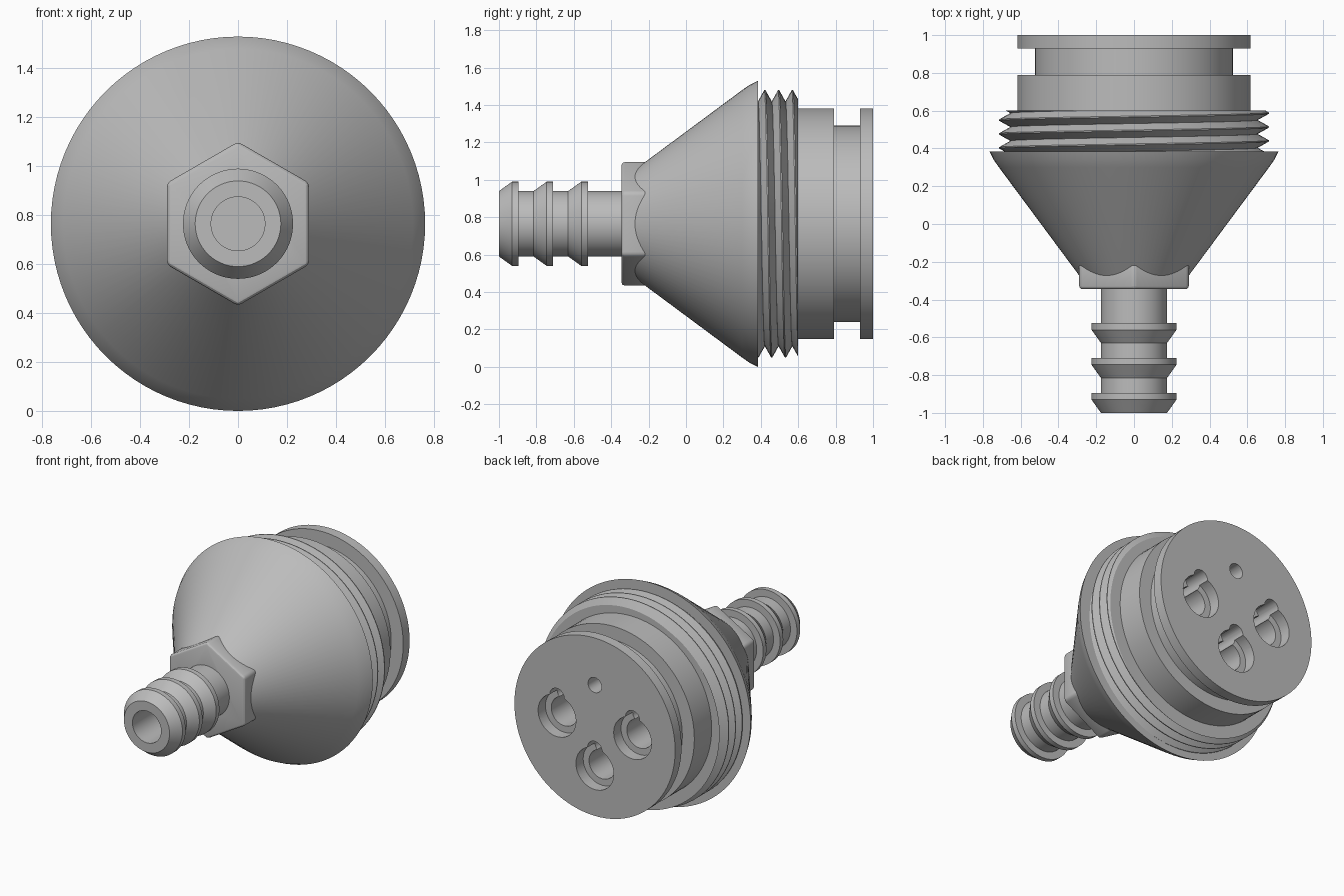
import bpy, bmesh, math

if "Cube" in bpy.data.objects:
    bpy.data.objects.remove(bpy.data.objects["Cube"])

AXIS_Z = 0.765
SIDES = 96

grey = bpy.data.materials.new("plain_grey")
grey.use_nodes = True
grey.diffuse_color = (0.5, 0.5, 0.5, 1)
grey.node_tree.nodes["Principled BSDF"].inputs["Base Color"].default_value = (0.5, 0.5, 0.5, 1)


def finish(name, bm):
    """Turn a bmesh into a named object."""
    bmesh.ops.recalc_face_normals(bm, faces=bm.faces)
    mesh = bpy.data.meshes.new(name)
    bm.to_mesh(mesh)
    bm.free()
    mesh.materials.append(grey)
    obj = bpy.data.objects.new(name, mesh)
    bpy.context.collection.objects.link(obj)
    return obj


def smooth(obj):
    bpy.ops.object.select_all(action='DESELECT')
    obj.select_set(True)
    bpy.context.view_layer.objects.active = obj
    bpy.ops.object.shade_smooth_by_angle(angle=math.radians(25))


def point(radius, y, angle):
    return (radius * math.cos(angle), y, AXIS_Z + radius * math.sin(angle))


def rod(name, x, z, radius, y0, y1, sides=48, turn=0.0):
    """Closed prism along y, offset from the main axis."""
    bm = bmesh.new()
    rings = []
    for y in (y0, y1):
        ring = []
        for i in range(sides):
            px, py, pz = point(radius, y, turn + math.tau * i / sides)
            ring.append(bm.verts.new((px + x, py, pz + z)))
        bm.faces.new(ring)
        rings.append(ring)
    for i in range(sides):
        j = (i + 1) % sides
        bm.faces.new((rings[0][i], rings[0][j], rings[1][j], rings[1][i]))
    return finish(name, bm)


def cut(obj, cutter):
    mod = obj.modifiers.new("cut", 'BOOLEAN')
    mod.operation = 'DIFFERENCE'
    mod.solver = 'EXACT'
    mod.object = cutter
    bpy.context.view_layer.objects.active = obj
    bpy.ops.object.modifier_apply(modifier=mod.name)
    bpy.data.objects.remove(cutter)


# Body profile as (radius, y): rear plug, thread core, cone, barbed stem, hollow
profile = [(0, 1), (0.617, 1), (0.617, 0.93), (0.525, 0.93), (0.525, 0.79),
           (0.617, 0.79), (0.617, 0.6), (0.655, 0.6), (0.655, 0.385),
           (0.765, 0.385), (0.743, 0.34), (0.715, 0.3), (0.27, -0.3), (0.175, -0.3)]
for barb_end in (-0.525, -0.71, -0.895):
    profile += [(0.175, barb_end), (0.225, barb_end), (0.225, barb_end - 0.035),
                (0.175, barb_end - 0.105)]
profile += [(0.11, -1), (0.11, -0.2), (0.5, 0.34), (0.5, 0.55), (0, 0.55)]

bm = bmesh.new()
verts = [bm.verts.new(point(r, y, 0)) for r, y in profile]
edges = [bm.edges.new(pair) for pair in zip(verts, verts[1:])]
bmesh.ops.spin(bm, geom=verts + edges, cent=(0, 0, AXIS_Z), axis=(0, 1, 0),
               angle=math.tau, steps=SIDES, use_merge=True)
bmesh.ops.remove_doubles(bm, verts=bm.verts, dist=0.0002)
body = finish("hose_adapter_body", bm)

# Three keyed sockets and a small pin hole in the rear face
for x, z in ((0.29, 0), (-0.29, 0), (0, -0.29)):
    cut(body, rod("socket_counterbore", x, z, 0.145, 0.92, 1.1))
    cut(body, rod("socket_bore", x, z, 0.1, 0.45, 1.1))
    cut(body, rod("socket_key", x, z + 0.135, 0.055, 0.45, 1.1, 32))
cut(body, rod("pin_hole", 0, 0.29, 0.052, 0.75, 1.1, 32))
smooth(body)

# Hexagonal collar with rounded edges, clear of the bore
collar = rod("hex_collar", 0, 0, 0.335, -0.345, -0.19, 6, math.pi / 2)
bevel = collar.modifiers.new("rounding", 'BEVEL')
bevel.width = 0.018
bevel.segments = 3
bpy.context.view_layer.objects.active = collar
bpy.ops.object.modifier_apply(modifier=bevel.name)
cut(collar, rod("collar_bore", 0, 0, 0.15, -0.5, 0))
smooth(collar)

# Helical thread ridge, trimmed flat at both ends
PITCH = 0.0735
bm = bmesh.new()
section = ((0.64, -0.045), (0.715, -0.003), (0.715, 0.003), (0.64, 0.045))
rings = []
for i in range(SIDES * 5 + 1):
    angle = math.tau * i / SIDES
    y = 0.587 + PITCH * (1 - angle / math.tau)
    rings.append([bm.verts.new(point(r, y + dy, angle)) for r, dy in section])
for a, b in zip(rings, rings[1:]):
    for k in range(4):
        m = (k + 1) % 4
        bm.faces.new((a[k], a[m], b[m], b[k]))
for y, side in ((0.6, 1), (0.38, -1)):
    bmesh.ops.bisect_plane(bm, geom=bm.verts[:] + bm.edges[:] + bm.faces[:],
                           plane_co=(0, y, 0), plane_no=(0, side, 0), clear_outer=True)
    bmesh.ops.holes_fill(bm, edges=[e for e in bm.edges if e.is_boundary], sides=0)
smooth(finish("screw_thread", bm))
